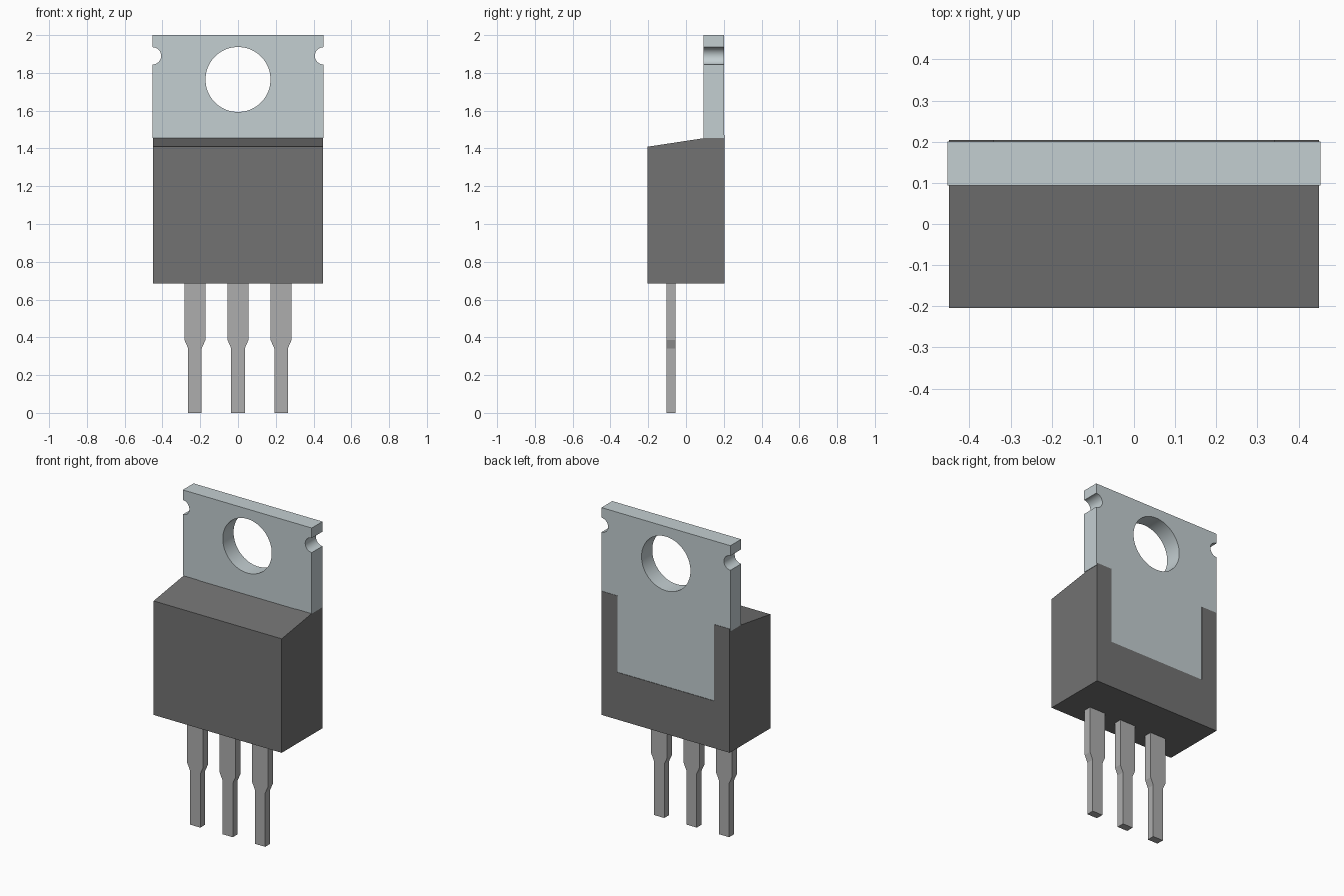
import bpy, bmesh, math

if "Cube" in bpy.data.objects:
    bpy.data.objects.remove(bpy.data.objects["Cube"])

def material(name, color):
    m = bpy.data.materials.new(name)
    m.diffuse_color = (*color, 1)
    m.use_nodes = True
    m.node_tree.nodes["Principled BSDF"].inputs["Base Color"].default_value = m.diffuse_color
    return m

def prism(name, points, offset, mat=None):
    """Extrude a closed loop of 3D points by an offset vector."""
    bm = bmesh.new()
    face = bm.faces.new([bm.verts.new(p) for p in points])
    ext = bmesh.ops.extrude_face_region(bm, geom=[face])
    moved = [v for v in ext["geom"] if isinstance(v, bmesh.types.BMVert)]
    bmesh.ops.translate(bm, verts=moved, vec=offset)
    bmesh.ops.recalc_face_normals(bm, faces=bm.faces)
    mesh = bpy.data.meshes.new(name)
    bm.to_mesh(mesh)
    bm.free()
    ob = bpy.data.objects.new(name, mesh)
    bpy.context.collection.objects.link(ob)
    if mat:
        mesh.materials.append(mat)
    return ob

def plate(name, outline, y0, y1, mat=None):
    """Front-facing (x, z) outline given thickness in y."""
    return prism(name, [(x, y0, z) for x, z in outline], (0, y1 - y0, 0), mat)

def mirrored(half):
    return half + [(-x, z) for x, z in reversed(half)]

def circle(cx, cz, r, n):
    return [(cx + r * math.cos(2 * math.pi * i / n),
             cz + r * math.sin(2 * math.pi * i / n)) for i in range(n)]

def cut(target, cutter):
    bpy.context.view_layer.objects.active = target
    mod = target.modifiers.new("cut", "BOOLEAN")
    mod.operation = "DIFFERENCE"
    mod.solver = "EXACT"
    mod.object = cutter
    bpy.ops.object.modifier_apply(modifier=mod.name)
    bpy.data.objects.remove(cutter)

plastic = material("dark_plastic", (0.17, 0.17, 0.17))
metal = material("tab_metal", (0.55, 0.62, 0.64))
tin = material("lead_metal", (0.42, 0.42, 0.42))

TAB_FRONT, TAB_BACK, BACK = 0.093, 0.201, 0.204

# Body: sloped-top block with a recess in the back for the tab
profile = [(-BACK, 0.685), (BACK, 0.685), (BACK, 1.471), (-BACK, 1.409)]
body = prism("body", [(-0.45, y, z) for y, z in profile], (0.9, 0, 0), plastic)
cut(body, plate("recess_cutter", mirrored([(0.34, 0.985), (0.34, 2.1)]),
                TAB_FRONT, 0.4))

# Metal tab: T-shaped plate with mounting hole and two edge notches
tab = plate("mounting_tab",
            mirrored([(0.34, 0.985), (0.34, 1.456), (0.453, 1.456), (0.453, 2.0)]),
            TAB_FRONT, TAB_BACK, metal)
for cx, cz, r, n in [(0, 1.765, 0.172, 64), (-0.453, 1.89, 0.046, 32), (0.453, 1.89, 0.046, 32)]:
    cut(tab, plate("hole_cutter", circle(cx, cz, r, n), 0, 0.4))
bpy.ops.object.select_all(action="DESELECT")
tab.select_set(True)
bpy.context.view_layer.objects.active = tab
bpy.ops.object.shade_smooth_by_angle(angle=math.radians(30))

# Three stepped leads
lead = mirrored([(0.036, 0), (0.036, 0.342), (0.056, 0.387), (0.056, 0.685)])
for name, cx in [("left_lead", -0.228), ("middle_lead", 0), ("right_lead", 0.228)]:
    plate(name, [(x + cx, z) for x, z in lead], -0.104, -0.056, tin)
